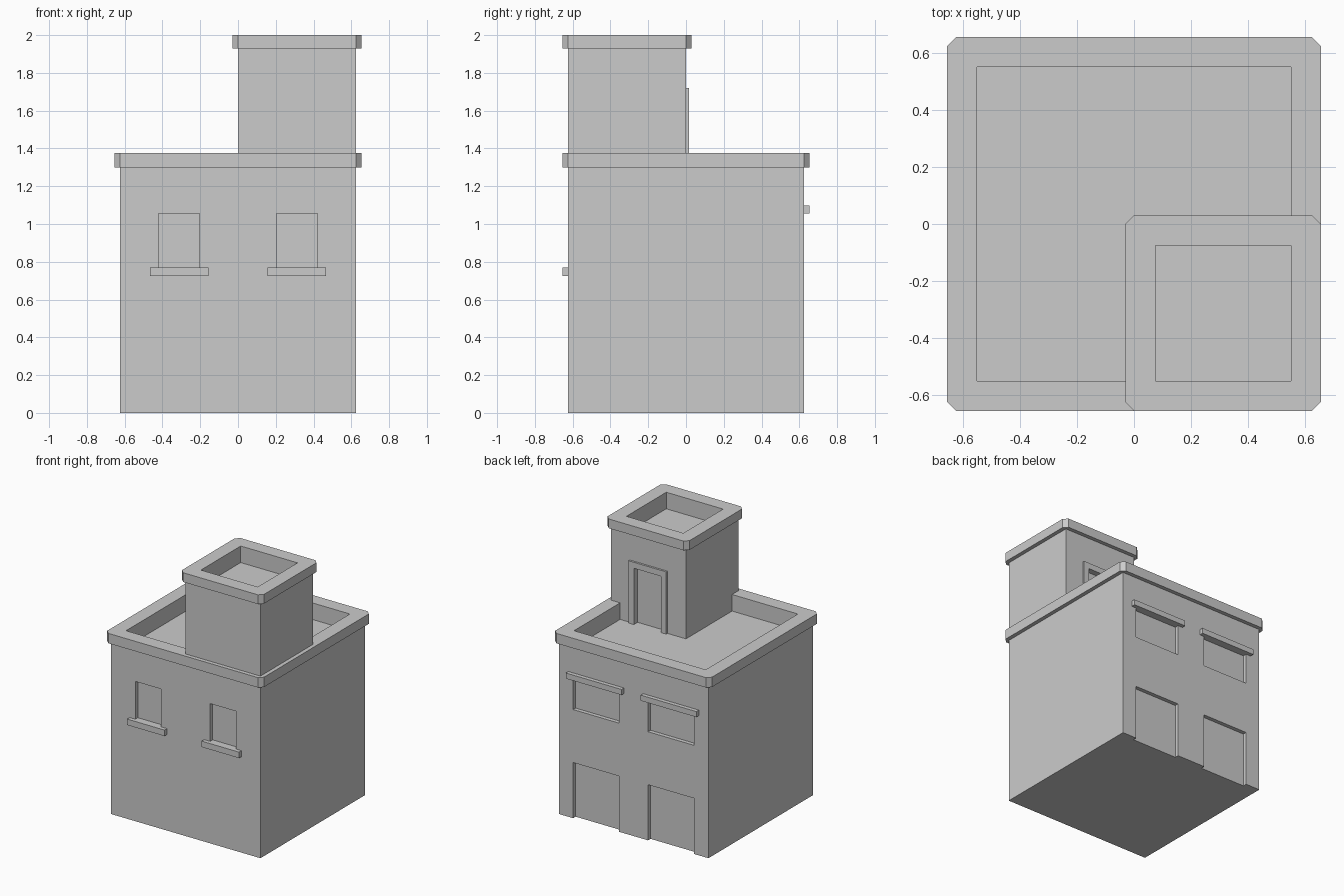
import bpy, bmesh

if "Cube" in bpy.data.objects:
    bpy.data.objects.remove(bpy.data.objects["Cube"])

W, E = 0.625, 0.03          # wall half width, cornice overhang
RIM = 0.075                 # parapet thickness inside the wall line


def finish(name, bm):
    bmesh.ops.recalc_face_normals(bm, faces=bm.faces)
    mesh = bpy.data.meshes.new(name)
    bm.to_mesh(mesh)
    bm.free()
    ob = bpy.data.objects.new(name, mesh)
    bpy.context.collection.objects.link(ob)
    return ob


def add_box(bm, x0, x1, y0, y1, z0, z1):
    """Append a box given by its limits and return its vertices."""
    verts = bmesh.ops.create_cube(bm, size=1)["verts"]
    for v in verts:
        v.co.x = x1 if v.co.x > 0 else x0
        v.co.y = y1 if v.co.y > 0 else y0
        v.co.z = z1 if v.co.z > 0 else z0
    return verts


def boxes(name, limits, chamfer=0):
    """One object from several boxes, vertical edges optionally chamfered."""
    bm = bmesh.new()
    for lim in limits:
        add_box(bm, *lim)
    if chamfer:
        up = [e for e in bm.edges if abs(e.verts[0].co.z - e.verts[1].co.z) > 1e-4]
        bmesh.ops.bevel(bm, geom=up, offset=chamfer, offset_type='OFFSET',
                        segments=1, affect='EDGES')
        # keep the chamfer legs equal to the overhang
    return finish(name, bm)


def cut(ob, limits):
    """Subtract boxes from an object."""
    cutter = boxes("cutter", limits)
    cutter.hide_render = True
    mod = ob.modifiers.new("openings", 'BOOLEAN')
    mod.operation, mod.solver, mod.object = 'DIFFERENCE', 'EXACT', cutter
    bpy.context.view_layer.objects.active = ob
    bpy.ops.object.modifier_apply(modifier=mod.name)
    bpy.data.objects.remove(cutter)


def pair(x0, x1, *rest):
    """The same box on both sides of x = 0."""
    return [(x0, x1, *rest), (-x1, -x0, *rest)]


def cornice(name, x0, x1, y0, y1, z0, z1):
    """Overhanging ring with chamfered corners around a wall outline."""
    ob = boxes(name, [(x0 - E, x1 + E, y0 - E, y1 + E, z0, z1)], chamfer=E)
    cut(ob, [(x0 + RIM, x1 - RIM, y0 + RIM, y1 - RIM, z0 - 0.1, z1 + 0.1)])


# Main block: sunken roof, front windows, wide rear windows, garage bays
block = boxes("main_block", [(-W, W, -W, W, 0, 1.30)])
D = 0.03
cut(block, [(-W + RIM, W - RIM, -W + RIM, W - RIM, 1.25, 1.5)]
    + pair(0.205, 0.42, -W - 0.1, -W + D, 0.77, 1.055)
    + pair(0.12, 0.505, W - D, W + 0.1, 0.82, 1.055)
    + pair(0.12, 0.505, W - D, W + 0.1, -0.1, 0.42))
cornice("main_cornice", -W, W, -W, W, 1.30, 1.375)

# Stair tower on the front right corner, with a door onto the roof
tower = boxes("stair_tower", [(0, W, -W, 0, 1.25, 1.93)])
doorway = (0.2, 0.425, -D, 0.1, 1.15, 1.675)
cut(tower, [(RIM, W - RIM, -W + RIM, -RIM, 1.875, 2.1), doorway])
cornice("tower_cornice", 0, W, -W, 0, 1.93, 2.0)
frame = boxes("door_frame", [(0.155, 0.47, -0.01, 0.015, 1.25, 1.72)])
cut(frame, [doorway])

# Ledges: sills under the front windows, hoods over the rear windows
boxes("window_sills", pair(0.155, 0.467, -W - E, -W, 0.725, 0.77))
boxes("window_hoods", pair(0.08, 0.545, W, W + E, 1.055, 1.097))
